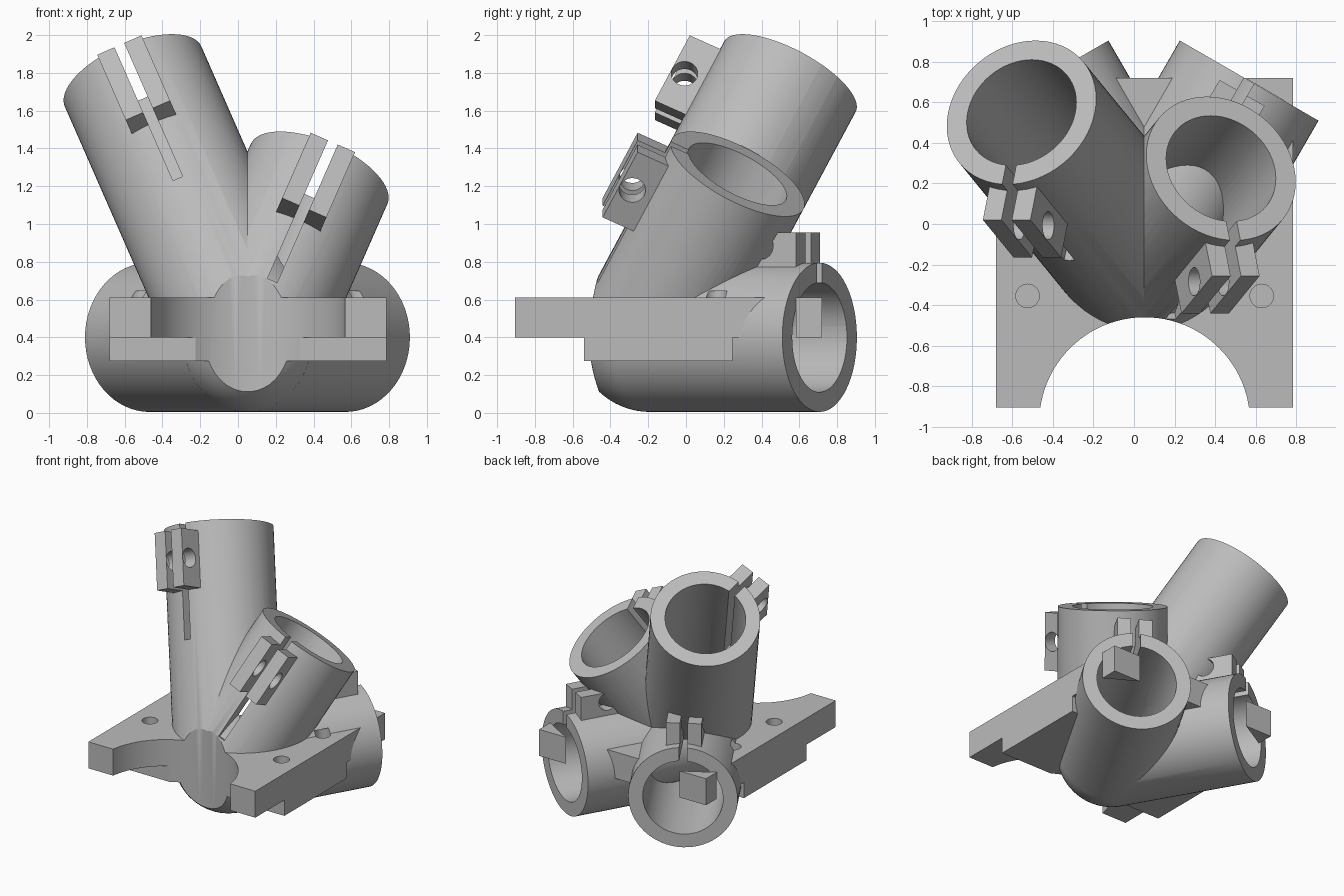
import bpy
from mathutils import Vector, Matrix

if "Cube" in bpy.data.objects:
    bpy.data.objects.remove(bpy.data.objects["Cube"])

HUB = Vector((0.05, -0.19, 0.40))
R_OUT, R_IN = 0.395, 0.29

grey = bpy.data.materials.new("plain grey")
grey.diffuse_color = (0.5, 0.5, 0.5, 1)
grey.use_nodes = True
grey.node_tree.nodes["Principled BSDF"].inputs["Base Color"].default_value = grey.diffuse_color


def finish(name, matrix):
    ob = bpy.context.object
    ob.name = name
    ob.matrix_world = matrix @ ob.matrix_world
    bpy.ops.object.transform_apply(location=True, rotation=True, scale=True)
    return ob


def cylinder(name, r, z0, z1, matrix=Matrix(), sides=64):
    bpy.ops.mesh.primitive_cylinder_add(vertices=sides, radius=r, depth=z1 - z0,
                                        location=(0, 0, (z0 + z1) / 2))
    return finish(name, matrix)


def box(name, lo, hi, matrix=Matrix()):
    lo, hi = Vector(lo), Vector(hi)
    bpy.ops.mesh.primitive_cube_add(size=1, location=(lo + hi) / 2)
    bpy.context.object.scale = hi - lo
    bpy.context.view_layer.update()
    return finish(name, matrix)


def combine(target, other, operation):
    mod = target.modifiers.new("combine", 'BOOLEAN')
    mod.operation, mod.solver, mod.object = operation, 'EXACT', other
    bpy.context.view_layer.objects.active = target
    bpy.ops.object.modifier_apply(modifier=mod.name)
    bpy.data.objects.remove(other, do_unlink=True)


def frame(axis, outward):
    """Axes: x across the slit, y towards the clamp, z along the tube."""
    d = Vector(axis).normalized()
    u = Vector(outward)
    u = (u - d * u.dot(d)).normalized()
    t = u.cross(d)
    m = Matrix((t, u, d)).transposed().to_4x4()
    m.translation = HUB
    return m


def socket(name, m, length, slit):
    """Solid tube with a split clamp: two lugs, a bolt hole and a slit."""
    top = length - 0.07
    tube = cylinder(name, R_OUT, 0, length, m)
    combine(tube, box("lugs", (-0.128, 0.34, top - 0.42), (0.128, 0.556, top), m), 'UNION')
    across = m @ Matrix.Translation((0, 0.484, top - 0.21)) @ Matrix.Rotation(1.5707963, 4, 'Y')
    combine(tube, cylinder("bolt_hole", 0.07, -0.2, 0.2, across, 32), 'DIFFERENCE')
    combine(tube, box("slit", (-0.028, 0.1, length - slit), (0.028, 0.7, length + 0.1), m), 'DIFFERENCE')
    return tube


# axis direction, clamp direction, length and slit length of each socket
front, up = (0, -1, 0), (0, 0, 1)
sockets = {
    "tall_socket": ((-0.605, 0.74, 1.38), front, 1.679, 0.85),
    "short_socket": ((0.605, 0.74, 1.38), front, 1.052, 0.88),
    "left_base_socket": ((-0.5, 0.866, 0), up, 1.036, 0.6),
    "right_base_socket": ((0.5, 0.866, 0), up, 1.036, 0.6),
}

# round hub
bpy.ops.mesh.primitive_uv_sphere_add(segments=64, ring_count=32, radius=R_OUT, location=HUB)
joint = finish("tube_connector", Matrix())

# stepped mounting plate
combine(joint, box("plate", (-0.68, -0.905, 0.40), (0.785, 0.72, 0.61)), 'UNION')
combine(joint, box("lower_plate", (-0.68, -0.54, 0.275), (0.785, 0.245, 0.405)), 'UNION')

# tube sockets
for name, (axis, outward, length, slit) in sockets.items():
    combine(joint, socket(name, frame(axis, outward), length, slit), 'UNION')

# bores running to the hub centre
for name, (axis, outward, length, slit) in sockets.items():
    bore = cylinder("bore", R_IN, 0, length + 0.001, frame(axis, outward))
    combine(joint, bore, 'DIFFERENCE')

# curved front recess
recess = cylinder("recess", 0.52, -0.2, 1.2, Matrix.Translation((0.0525, -0.98, 0)), 96)
combine(joint, recess, 'DIFFERENCE')

# blind screw holes in the plate
for x in (-0.525, 0.63):
    for y in (-0.355, 0.16):
        hole = cylinder("screw_hole", 0.058, 0.40, 0.645, Matrix.Translation((x, y, 0)), 32)
        combine(joint, hole, 'DIFFERENCE')

# finish: one colour, smooth walls with sharp edges
joint.data.materials.clear()
joint.data.materials.append(grey)
for p in joint.data.polygons:
    p.material_index = 0
bpy.ops.object.select_all(action='DESELECT')
joint.select_set(True)
bpy.context.view_layer.objects.active = joint
bpy.ops.object.shade_smooth_by_angle(angle=0.5)
